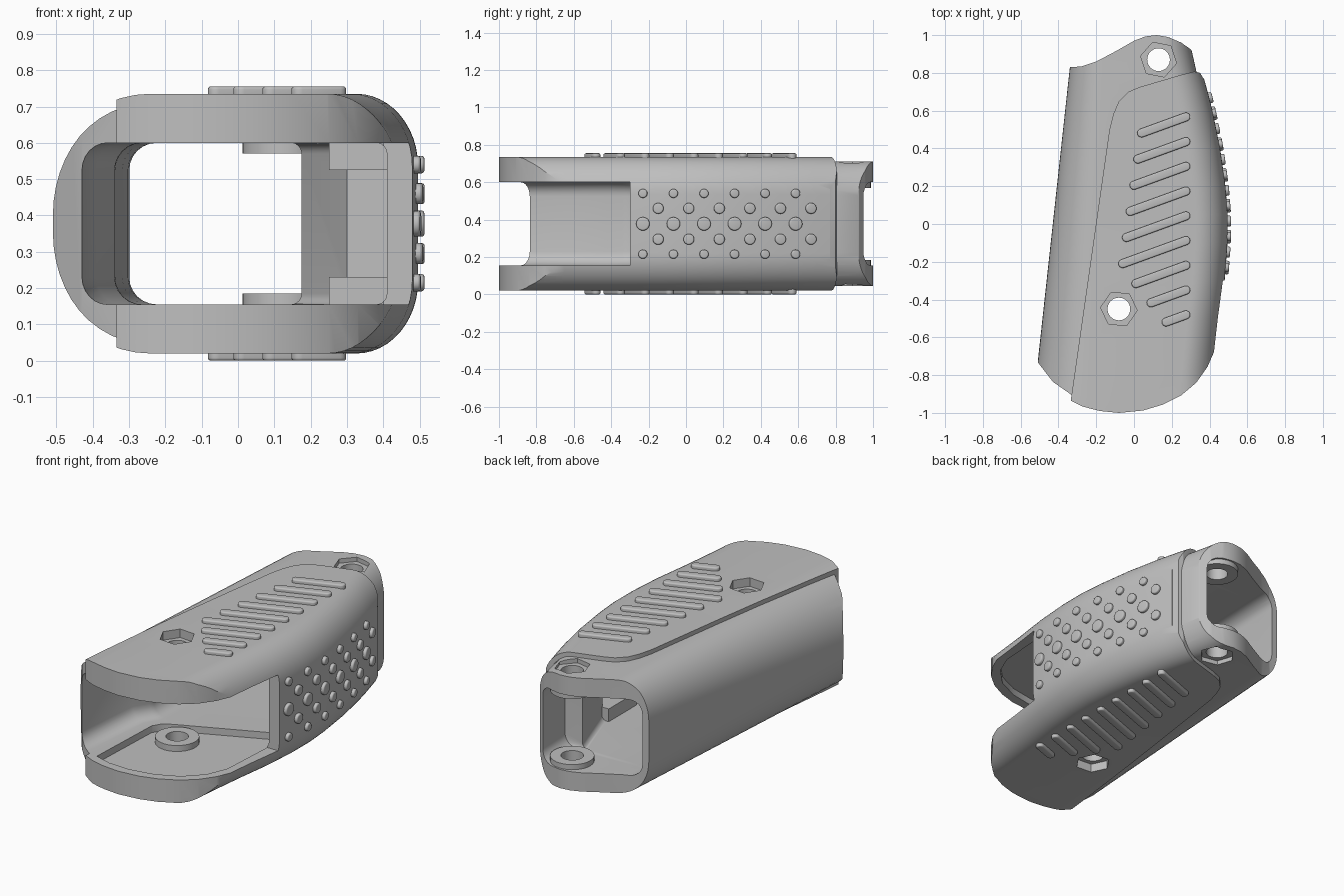
import bpy, bmesh, math
from mathutils import Matrix, Vector

cube = bpy.data.objects.get("Cube")
if cube:
    bpy.data.objects.remove(cube, do_unlink=True)

HEIGHT = 0.755  # everything is mirrored about half of this height

grey = bpy.data.materials.new("plain grey")
grey.use_nodes = True
grey.diffuse_color = (0.52, 0.52, 0.52, 1)
bsdf = next(n for n in grey.node_tree.nodes if n.type == 'BSDF_PRINCIPLED')
bsdf.inputs["Base Color"].default_value = (0.52, 0.52, 0.52, 1)
bsdf.inputs["Roughness"].default_value = 0.6


def finish(name, bm):
    bmesh.ops.recalc_face_normals(bm, faces=bm.faces)
    mesh = bpy.data.meshes.new(name)
    bm.to_mesh(mesh)
    bm.free()
    mesh.materials.append(grey)
    obj = bpy.data.objects.new(name, mesh)
    bpy.context.collection.objects.link(obj)
    return obj


def loft(name, rings):
    bm = bmesh.new()
    loops = [[bm.verts.new(p) for p in ring] for ring in rings]
    n = len(loops[0])
    for a, b in zip(loops, loops[1:]):
        for i in range(n):
            j = (i + 1) % n
            bm.faces.new((a[i], a[j], b[j], b[i]))
    bm.faces.new(loops[0])
    bm.faces.new(loops[-1])
    return finish(name, bm)


def prism(name, points, z0, z1):
    return loft(name, [[(x, y, z) for x, y in points] for z in (z0, z1)])


def both_sides(name, points, z0, z1):
    return [prism("lower_" + name, points, z0, z1),
            prism("upper_" + name, points, HEIGHT - z1, HEIGHT - z0)]


def circle(x, y, r, n, turn=0):
    return [(x + r * math.cos(turn + math.tau * i / n),
             y + r * math.sin(turn + math.tau * i / n)) for i in range(n)]


def section(y, x0, x1, z0, left, right, steps=12):
    """Rounded cross-section; left and right are elliptical corner radii."""
    z1 = HEIGHT - z0
    corners = [(x1, z0, right, -1, 1, 270), (x1, z1, right, -1, -1, 0),
               (x0, z1, left, 1, -1, 90), (x0, z0, left, 1, 1, 180)]
    ring = []
    for x, z, (a, b), sx, sz, start in corners:
        for i in range(steps + 1):
            t = math.radians(start + 90 * i / steps)
            ring.append((x + sx * a + a * math.cos(t), y, z + sz * b + b * math.sin(t)))
    return ring


def apply_modifiers(obj):
    graph = bpy.context.evaluated_depsgraph_get()
    mesh = bpy.data.meshes.new_from_object(obj.evaluated_get(graph))
    obj.modifiers.clear()
    obj.data = mesh


def boolean(target, operation, tools):
    for tool in tools:
        mod = target.modifiers.new("cut", 'BOOLEAN')
        mod.operation = operation
        mod.solver = 'EXACT'
        mod.object = tool
        apply_modifiers(target)
        bpy.data.objects.remove(tool, do_unlink=True)


def smooth(obj, angle=30):
    bpy.ops.object.select_all(action='DESELECT')
    obj.select_set(True)
    bpy.context.view_layer.objects.active = obj
    bpy.ops.object.shade_smooth_by_angle(angle=math.radians(angle))


# Outline of the gripping side and the straight slanted spine
SIDE = [(-1.05, .41), (-.8, .42), (-.65, .436), (-.5, .453), (-.3, .48), (-.1, .495),
        (.05, .496), (.2, .484), (.4, .456), (.6, .415), (.7, .39), (.8, .362),
        (.92, .335), (1.05, .31)]


def side_x(y):
    for (y0, xa), (y1, xb) in zip(SIDE, SIDE[1:]):
        if y <= y1:
            return xa + (xb - xa) * (y - y0) / (y1 - y0)
    return SIDE[-1][1]


def spine_x(y):
    return -.43 + .109 * y


def spine_radius(y, extra=0):
    """The spine is rounder at the front than at the back."""
    t = (y + 1.05) / 2.1
    return (.3 - .14 * t + extra, .33 - .13 * t + extra)


# Inner tube: a rounded shell trimmed to its plan outline
tube = loft("grip_shell", [section(y, spine_x(y), x - .03, .045, spine_radius(y), (.14, .18))
                           for y, x in SIDE])
tube_plan = [(-.7, -.5), (-.511, -.73), (-.43, -.835), (-.33, -.905), (-.1, -.97), (.2, -.9),
             (.4, -.7), (.7, -.6), (.7, .91), (.312, .91), (.3, .925), (.25, .96),
             (.18, .99), (.12, 1), (.06, .993), (0, .97), (-.1, .913), (-.2, .86),
             (-.28, .834), (-.34, .83), (-.7, .83)]
boolean(tube, 'INTERSECT', [prism("tube_trim", tube_plan, -.1, .9)])

# Raised cover over the gripping side
cover = loft("cover", [section(y, spine_x(y) - .027, x, .02, spine_radius(y, .027), (.17, .2))
                       for y, x in SIDE])
cover_plan = [(-.335, -.935), (-.27, -.967), (-.18, -.99), (-.08, -1), (.05, -.987), (.15, -.957),
              (.25, -.907), (.33, -.84), (.39, -.755), (.435, -.65), (.7, -.6), (.7, .77),
              (.368, .77), (.35, .8), (.32, .807), (.25, .79), (.03, .725), (-.03, .7),
              (-.08, .65), (-.11, .58), (-.13, .5)]
boolean(cover, 'INTERSECT', [prism("cover_trim", cover_plan, -.1, .9)])
boolean(tube, 'UNION', [cover])

# Hollow running through, open on the gripping side near the front:
# each station is y, spine side, gripping side, gripping corner radius
hollow = [(-1.1, -.455, .7, .03), (-.42, -.39, .7, .03), (-.34, -.34, .7, .03),
          (-.301, -.338, .7, .03), (-.3, -.338, .41, .03), (.34, -.318, .41, .03),
          (.345, -.318, .3, .03), (.71, -.304, .175, .03), (.73, -.303, .275, .07),
          (1.1, -.29, .26, .07)]
boolean(tube, 'DIFFERENCE', [loft("hollow", [
    section(y, x0, x1, .155, (.075, .075), (r, r), 6) for y, x0, x1, r in hollow])])

# Shallow pockets in the floor and ceiling near the front
pocket = [(-.28, -.91), (-.18, -.94), (-.05, -.947), (.1, -.92), (.23, -.86), (.33, -.76),
          (.38, -.64), (.4, -.3), (.4, -.14), (.37, -.11), (-.18, -.35), (-.23, -.38),
          (-.26, -.43)]
boolean(tube, 'DIFFERENCE', both_sides("pocket", pocket, .115, .2))

# Screw bosses and inner stop blocks
holes = [(-.08, -.45, .15, -.08), (.13, .87, .185, -.2)]
for x, y, top, turn in holes:
    boolean(tube, 'UNION', both_sides("boss", circle(x, y, .118, 32), .09, top))
stop = [(.25, .1), (.43, .1), (.43, .36), (.25, .36)]
boolean(tube, 'UNION', both_sides("stop", stop, .13, .23))

# Hexagonal nut recesses and screw holes
for x, y, top, turn in holes:
    boolean(tube, 'DIFFERENCE', both_sides("nut_recess", circle(x, y, .097, 6, turn), -.1, .07))
    boolean(tube, 'DIFFERENCE', [prism("screw_hole", circle(x, y, .06, 32), -.1, .9)])
smooth(tube)


def soften(obj, width):
    mod = obj.modifiers.new("soft edge", 'BEVEL')
    mod.width = width
    mod.segments = 4
    mod.limit_method = 'ANGLE'
    mod.angle_limit = math.radians(50)
    apply_modifiers(obj)
    smooth(obj, 50)


# Slanted grip ribs on both broad faces
slant = math.radians(20)
for i, left in enumerate([.04, .02, 0, -.02, -.04, -.06, .01, .09, .17]):
    right_end = Vector((.275, .567 - .131 * i))
    left_end = right_end - Vector((1, math.tan(slant))) * (right_end.x - left)
    outline = []
    for end, start in ((right_end, slant - math.pi / 2), (left_end, slant + math.pi / 2)):
        for k in range(9):
            t = start + math.pi * k / 8
            outline.append((end.x + .023 * math.cos(t), end.y + .023 * math.sin(t)))
    for rib in both_sides("grip_rib", outline, 0, .04):
        soften(rib, .008)

# Round grip studs on the narrow side
for row, (z, radius, shift) in enumerate([(.215, .024, 0), (.295, .029, .082), (.3775, .036, 0),
                                          (.46, .029, .082), (.54, .024, 0)]):
    for i in range(6):
        y = -.23 + .163 * i + shift
        slope = (side_x(y + .04) - side_x(y - .04)) / .08
        normal = Vector((1, -slope, 0)).normalized()
        turn = normal.to_track_quat('Z', 'Y').to_matrix().to_4x4()
        bm = bmesh.new()
        bmesh.ops.create_cone(bm, cap_ends=True, segments=20, radius1=radius, radius2=radius,
                              depth=.036, matrix=Matrix.Translation((side_x(y), y, z)) @ turn)
        soften(finish("grip_stud", bm), .008)
